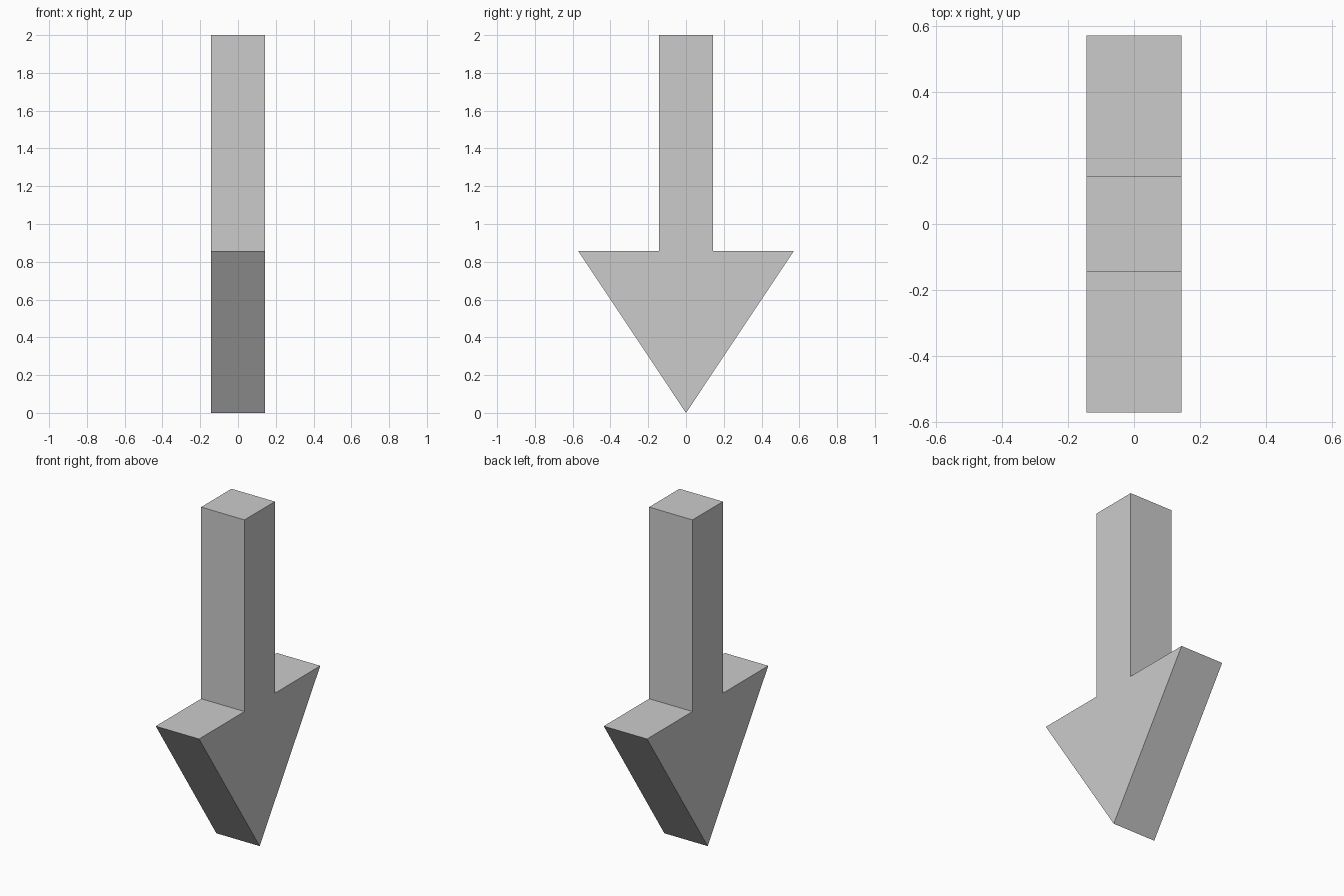
import bpy
import bmesh

if "Cube" in bpy.data.objects:
    bpy.data.objects.remove(bpy.data.objects["Cube"])

HALF_THICK = 0.143   # half depth along x, also half the shaft width
HALF_HEAD = 0.571    # half width of the arrow head
HEAD_TOP = 0.857
TOP = 2.0

# Arrow outline in the y/z plane: right half, then mirrored left half
right = [(HALF_HEAD, HEAD_TOP), (HALF_THICK, HEAD_TOP), (HALF_THICK, TOP)]
outline = [(0.0, 0.0)] + right + [(-y, z) for y, z in reversed(right)]

# Extrude the outline along x into a solid arrow
bm = bmesh.new()
face = bm.faces.new([bm.verts.new((-HALF_THICK, y, z)) for y, z in outline])
result = bmesh.ops.extrude_face_region(bm, geom=[face], use_keep_orig=True)
moved = [g for g in result["geom"] if isinstance(g, bmesh.types.BMVert)]
bmesh.ops.translate(bm, verts=moved, vec=(2 * HALF_THICK, 0, 0))
bmesh.ops.recalc_face_normals(bm, faces=bm.faces)

mesh = bpy.data.meshes.new("down_arrow")
bm.to_mesh(mesh)
bm.free()
bpy.context.collection.objects.link(bpy.data.objects.new("down_arrow", mesh))
